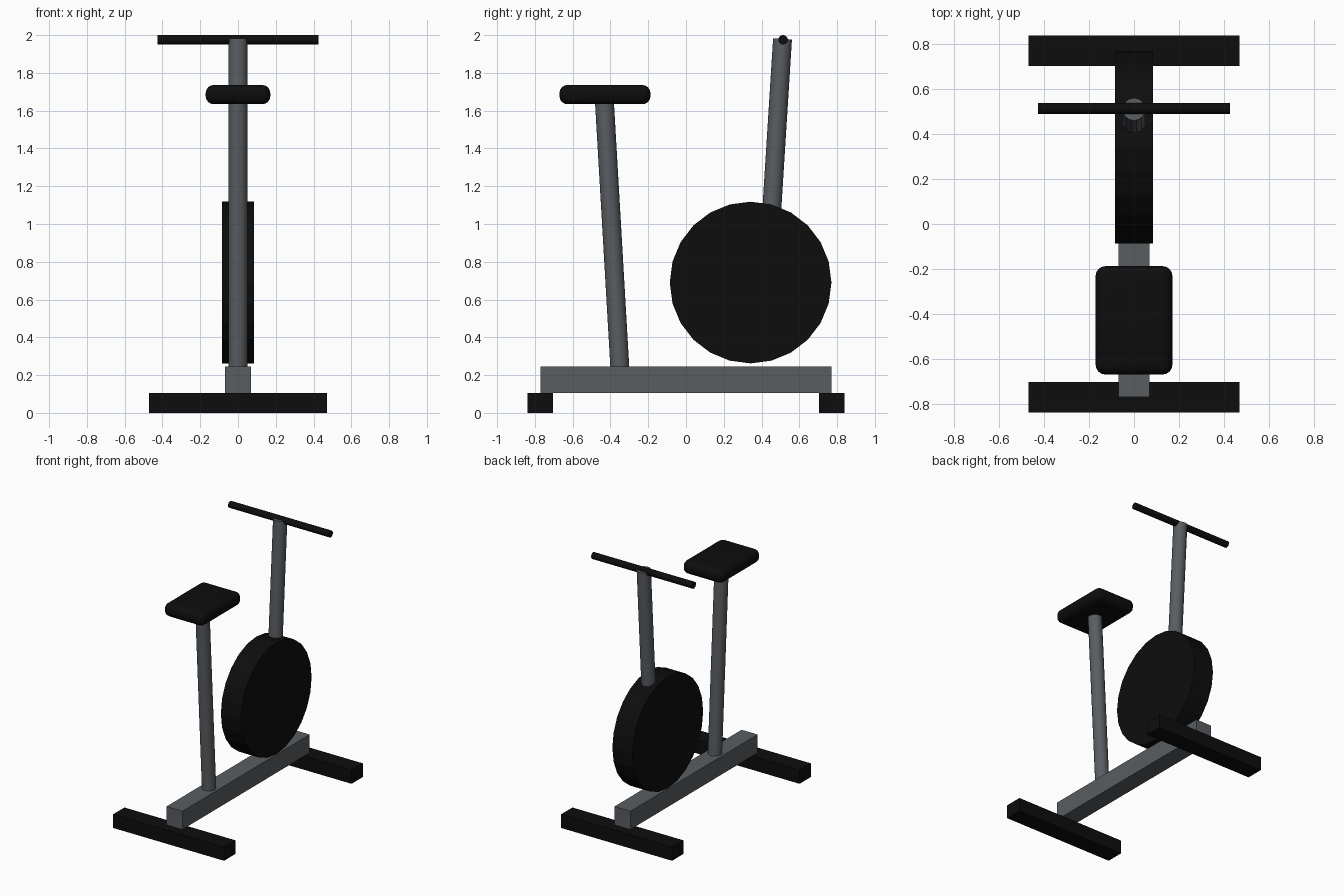
import bpy
from mathutils import Vector

cube = bpy.data.objects.get("Cube")
if cube:
    bpy.data.objects.remove(cube, do_unlink=True)


def material(name, colour):
    mat = bpy.data.materials.new(name)
    mat.use_nodes = True
    mat.diffuse_color = colour
    mat.node_tree.nodes["Principled BSDF"].inputs["Base Color"].default_value = colour
    return mat


steel = material("steel grey", (0.10, 0.11, 0.12, 1))
black = material("matte black", (0.004, 0.004, 0.004, 1))


def finish(name, mat):
    obj = bpy.context.object
    obj.name = name
    obj.data.materials.append(mat)
    return obj


def box(name, centre, size, mat):
    bpy.ops.mesh.primitive_cube_add(size=1, location=centre)
    obj = finish(name, mat)
    obj.scale = size
    bpy.ops.object.transform_apply(location=False, rotation=False, scale=True)
    return obj


def rod(name, start, end, radius, mat, sides=24):
    start, end = Vector(start), Vector(end)
    axis = end - start
    bpy.ops.mesh.primitive_cylinder_add(
        vertices=sides, radius=radius, depth=axis.length, location=(start + end) / 2)
    obj = finish(name, mat)
    obj.rotation_euler = axis.to_track_quat("Z", "Y").to_euler()
    return obj


# Base: long beam resting on two cross feet
box("base_beam", (0, 0, 0.175), (0.136, 1.54, 0.14), steel)
for name, side in (("front_foot", -1), ("rear_foot", 1)):
    box(name, (0, side * 0.772, 0.0525), (0.94, 0.136, 0.105), black)

# Flywheel
rod("flywheel", (-0.085, 0.342, 0.69), (0.085, 0.342, 0.69), 0.428, black)

# Seat post and padded seat
rod("seat_post", (0, -0.35, 0.235), (0, -0.432, 1.65), 0.05, steel)
seat = box("seat", (0, -0.429, 1.685), (0.342, 0.482, 0.102), black)
bevel = seat.modifiers.new("rounded edges", "BEVEL")
bevel.width = 0.043
bevel.segments = 4

# Handlebar post and crossbar
rod("handlebar_post", (0, 0.435, 0.77), (0, 0.511, 1.98), 0.05, steel)
rod("handlebar", (-0.427, 0.514, 1.975), (0.427, 0.514, 1.975), 0.025, black)

# Smooth the round tubes and the seat padding
for name in ("seat_post", "handlebar_post", "handlebar", "seat"):
    bpy.ops.object.select_all(action="DESELECT")
    obj = bpy.data.objects[name]
    obj.select_set(True)
    bpy.context.view_layer.objects.active = obj
    if name == "seat":
        bpy.ops.object.modifier_apply(modifier="rounded edges")
    bpy.ops.object.shade_smooth_by_angle()
